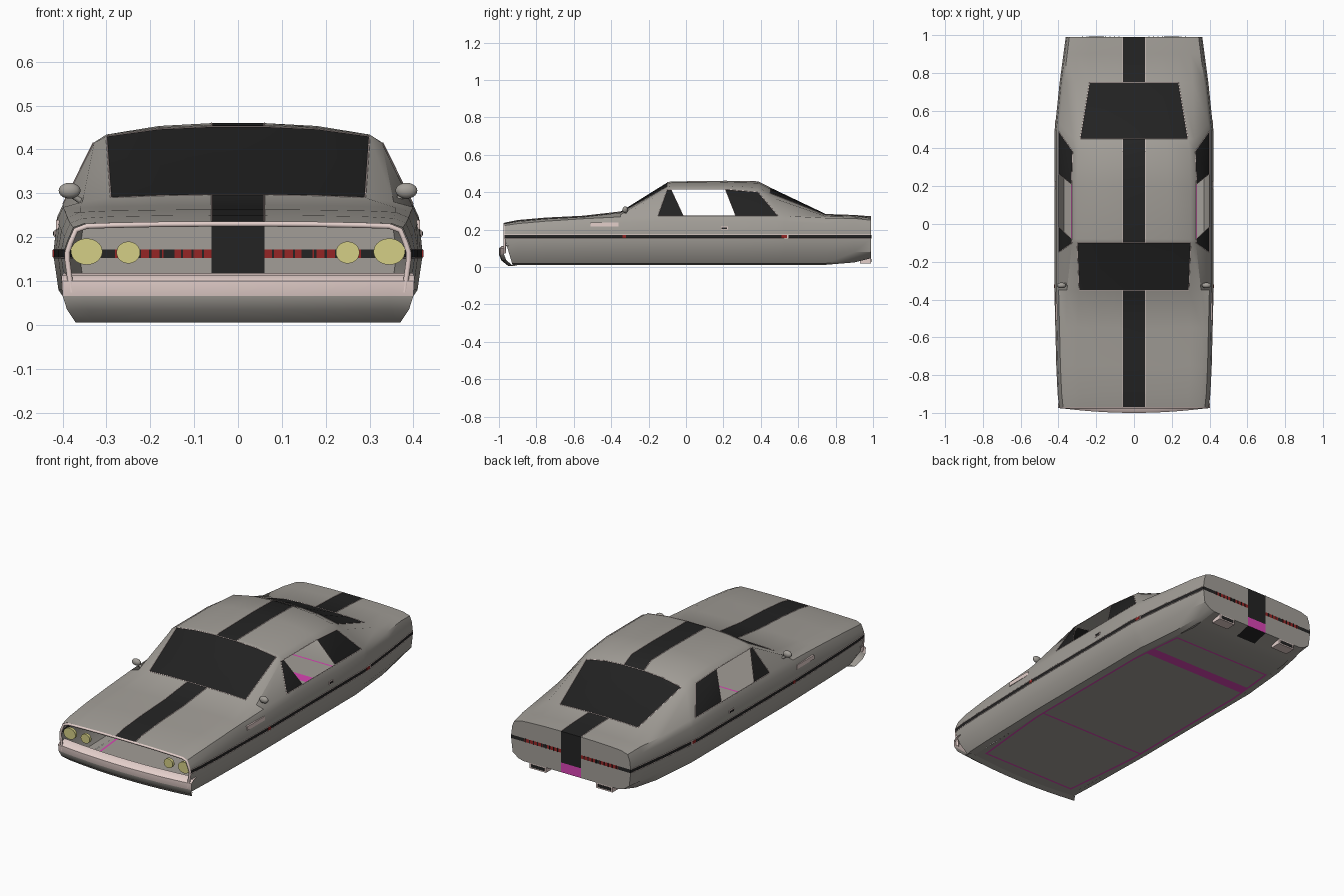
import bpy, bmesh, math
from mathutils import Vector

cube = bpy.data.objects.get("Cube")
if cube:
    bpy.data.objects.remove(cube, do_unlink=True)


def material(name, r, g, b):
    m = bpy.data.materials.new(name)
    m.use_nodes = True
    m.diffuse_color = (r, g, b, 1)
    m.node_tree.nodes["Principled BSDF"].inputs["Base Color"].default_value = (r, g, b, 1)
    return m


MATS = [material("grey_paint", .36, .34, .31), material("black_paint", .017, .017, .017),
        material("dark_glass", .016, .016, .016), material("pale_trim", .78, .63, .6),
        material("red_lens", .3, .018, .018), material("yellow_lamp", .66, .62, .24),
        material("magenta_seam", .7, .06, .46)]
GREY, BLACK, GLASS, TRIM, RED, YELLOW, MAGENTA = range(len(MATS))


def interp(t, table):
    """Linear lookup in a list of (key, value) pairs."""
    if t <= table[0][0]:
        return table[0][1]
    for (a, u), (b, v) in zip(table, table[1:]):
        if t <= b:
            return u + (v - u) * (t - a) / max(b - a, 1e-6)
    return table[-1][1]


def link(name, data):
    ob = bpy.data.objects.new(name, data)
    bpy.context.collection.objects.link(ob)
    return ob


def finish(name, bm, angle=35):
    me = bpy.data.meshes.new(name)
    bm.to_mesh(me)
    bm.free()
    for m in MATS:
        me.materials.append(m)
    me.shade_smooth()
    me.set_sharp_from_angle(angle=math.radians(angle))
    return link(name, me)


def grid(rows, rule):
    """Skin rows of points; rule(row, column) gives a material or None for a hole."""
    bm = bmesh.new()
    vs = [[bm.verts.new(p) for p in row] for row in rows]
    for j in range(len(rows) - 1):
        for i in range(len(rows[0]) - 1):
            mat = rule(j, i)
            if mat is not None:
                f = bm.faces.new((vs[j][i], vs[j][i + 1], vs[j + 1][i + 1], vs[j + 1][i]))
                f.material_index = mat
    bmesh.ops.remove_doubles(bm, verts=bm.verts, dist=1e-5)
    bmesh.ops.recalc_face_normals(bm, faces=bm.faces)
    return bm


def tubes(name, paths, radius, mat):
    cu = bpy.data.curves.new(name, "CURVE")
    cu.dimensions = "3D"
    cu.bevel_depth = radius
    cu.bevel_resolution = 1
    for path in paths:
        sp = cu.splines.new("POLY")
        sp.points.add(len(path) - 1)
        for pt, co in zip(sp.points, path):
            pt.co = (*co, 1)
    cu.materials.append(MATS[mat])
    return link(name, cu)


def solid(name, mat, loc, size, kind="box"):
    bm = bmesh.new()
    if kind == "box":
        bmesh.ops.create_cube(bm, size=1)
    elif kind == "ball":
        bmesh.ops.create_uvsphere(bm, u_segments=16, v_segments=10, radius=.5)
    else:
        bmesh.ops.create_cone(bm, cap_ends=True, segments=28, radius1=.5, radius2=.5, depth=1)
        bmesh.ops.rotate(bm, verts=bm.verts, cent=(0, 0, 0),
                         matrix=Vector((0, 0, 1)).rotation_difference((0, 1, 0)).to_matrix())
    bmesh.ops.scale(bm, verts=bm.verts, vec=size)
    bmesh.ops.translate(bm, verts=bm.verts, vec=loc)
    for f in bm.faces:
        f.material_index = mat
    return finish(name, bm)


# Body stations: y low, y top, half width, belt z, rail x, rail z, edge x, edge z, top z
STATIONS = [
    (-.97, -.97, .395, .222, .35, .231, .29, .233, .236),
    (-.9, -.9, .403, .232, .355, .243, .29, .247, .25),
    (-.75, -.75, .41, .245, .36, .257, .3, .26, .263),
    (-.55, -.55, .415, .258, .36, .267, .3, .27, .273),
    (-.35, -.35, .42, .268, .355, .28, .29, .29, .296),
    (-.15, -.1, .42, .275, .328, .415, .3, .43, .452),
    (-.015, -.08, .42, .275, .33, .415, .3, .434, .456),
    (.265, .21, .42, .275, .33, .415, .3, .434, .46),
    (.49, .385, .42, .275, .325, .4, .295, .425, .457),
    (.53, .45, .415, .273, .32, .375, .285, .395, .425),
    (.75, .75, .392, .262, .31, .27, .235, .277, .282),
    (.9, .9, .372, .26, .3, .268, .235, .272, .277),
    (.99, .99, .36, .25, .3, .262, .235, .266, .27)]
STRIPE = .06


def base_z(y):
    return .012 + max(0, y - .85) * .25


def half_section(s):
    y, yt, w, bz, rx, rz, ex, ez, tz = s
    zb = base_z(y)
    low = [(w * .8, zb), (w * .88, zb + .008), (w * .975, .08), (w, .153), (w, .172),
           (w * .983, bz - .03), (w * .95, bz)]
    top = [(rx, rz), (ex, ez), ((ex + STRIPE) / 2, ez + .75 * (tz - ez)), (STRIPE, tz), (0, tz)]
    tuck = .3 if y < -.95 else 0
    return ([(x, y + tuck * max(0, .153 - z), z) for x, z in low]
            + [(x, yt, z) for x, z in top])


halves = [half_section(s) for s in STATIONS]
sections = [h + [(-x, y, z) for x, y, z in h[-2::-1]] for h in halves]


def body_rule(j, i):
    i = min(i, 21 - i)
    if i == 6 and j == 6:
        return None                      # open door window
    if (i == 6 and j in (5, 7)) or (i >= 8 and j in (4, 9)):
        return GLASS
    return BLACK if i in (3, 10) else GREY


bm = grid(sections, body_rule)


def needs_trim(e):
    if len(e.link_faces) == 1:
        return all(v.co.z > .2 and abs(v.co.y) < .9 for v in e.verts)
    return len({f.material_index for f in e.link_faces}) > 1


trim_paths = [[v.co.copy() for v in e.verts] for e in bm.edges if needs_trim(e)]
tubes("window_and_stripe_trim", trim_paths, .0016, TRIM)
finish("body_shell", bm)

# Rear panel with lamps and centre stripe
tail = halves[-1]
outline = [(z, x) for x, y, z in tail]
row_z = sorted([z for x, y, z in tail[:-1]] + [.1])
side_x = [STRIPE, .145, .17, .28, 1]
col_x = [-x for x in reversed(side_x)] + side_x
rear_rows = []
for z in row_z:
    lim = max(interp(z, outline), STRIPE)
    rear_rows.append([(max(-lim, min(lim, x)), .99, z) for x in col_x])


def rear_rule(j, i):
    z = (row_z[j] + row_z[j + 1]) / 2
    i = min(i, 8 - i)
    if i == 4:
        return MAGENTA if z < .1 else BLACK
    if .153 < z < .172:
        return RED if i in (1, 3) else BLACK
    return GREY


finish("rear_panel", grid(rear_rows, rear_rule))
for side in (-1, 1):
    for k in range(9):
        solid("tail_lamp_divider", BLACK, (side * (.08 + k * .024), .991, .1625), (.005, .004, .019))

# Floor pan with seam strips
widths = [(s[0], s[2] * .8) for s in STATIONS]
floor_y = [-.93, -.855, -.845, -.6, -.4, -.345, -.335, 0, .4, .48, .54, .7, .71, .85, .9, .99]
floor_rows = []
for y in floor_y:
    seam = .335 - .1 * max(0, abs(y) - .4)
    edge = interp(y, widths)
    seam = min(seam, edge - .002)
    xs = [STRIPE, seam - .01, seam, edge]
    floor_rows.append([(x, y, base_z(y)) for x in [-x for x in reversed(xs)] + xs])


def floor_rule(j, i):
    i = min(i, 6 - i)
    if j in (1, 5, 9, 11) and i >= 1:
        return MAGENTA
    if i == 1 and 1 <= j <= 11:
        return MAGENTA
    return BLACK if j == 14 and i == 3 else GREY


finish("floor_pan", grid(floor_rows, floor_rule))

# Front bumper, bowed across the width: y, z, half width
bumper = [(-.955, .118, .398), (-.985, .112, .402), (-1, .1, .402), (-1, .066, .4),
          (-.987, .035, .39), (-.95, .005, .37), (-.92, .012, .35)]
steps = [k / 8 for k in range(-8, 9)]
bumper_rows = [[(w * t, y + .027 * t * t, z) for t in steps] for y, z, w in bumper]
finish("front_bumper", grid(bumper_rows, lambda j, i: TRIM if j < 3 else GREY))

# Rim around the open grille
rim = [(x * .985, -.97, z - .006) for x, y, z in sections[0][2:-2]]
tubes("grille_rim", [rim], .007, TRIM)

for side, label in ((1, "left"), (-1, "right")):
    # Headlamps
    solid(label + "_outer_headlamp", YELLOW, (side * .345, -.95, .167), (.072, .015, .06), "disc")
    solid(label + "_inner_headlamp", YELLOW, (side * .25, -.95, .165), (.054, .015, .05), "disc")
    # Mirrors
    solid(label + "_mirror", GREY, (side * .384, -.325, .306), (.05, .03, .036), "ball")
    tubes(label + "_mirror_stalk", [[(side * .348, -.315, .275), (side * .385, -.325, .3)]], .007, GREY)
    # Side plates, marker lamps and door handles
    solid(label + "_fender_plate", TRIM, (side * .411, -.435, .228), (.009, .15, .022))
    solid(label + "_front_marker", RED, (side * .419, -.33, .1625), (.008, .02, .016))
    solid(label + "_rear_marker_rim", TRIM, (side * .413, .525, .1625), (.008, .044, .02))
    solid(label + "_rear_marker", RED, (side * .414, .525, .1625), (.009, .03, .015))
    solid(label + "_handle_rim", TRIM, (side * .416, .205, .208), (.008, .038, .015))
    solid(label + "_door_handle", BLACK, (side * .417, .205, .208), (.009, .03, .009))
    # Exhaust outlets
    solid(label + "_exhaust", TRIM, (side * .2, .96, .034), (.1, .06, .03))
    solid(label + "_exhaust_opening", BLACK, (side * .2, .99, .034), (.08, .004, .016))
